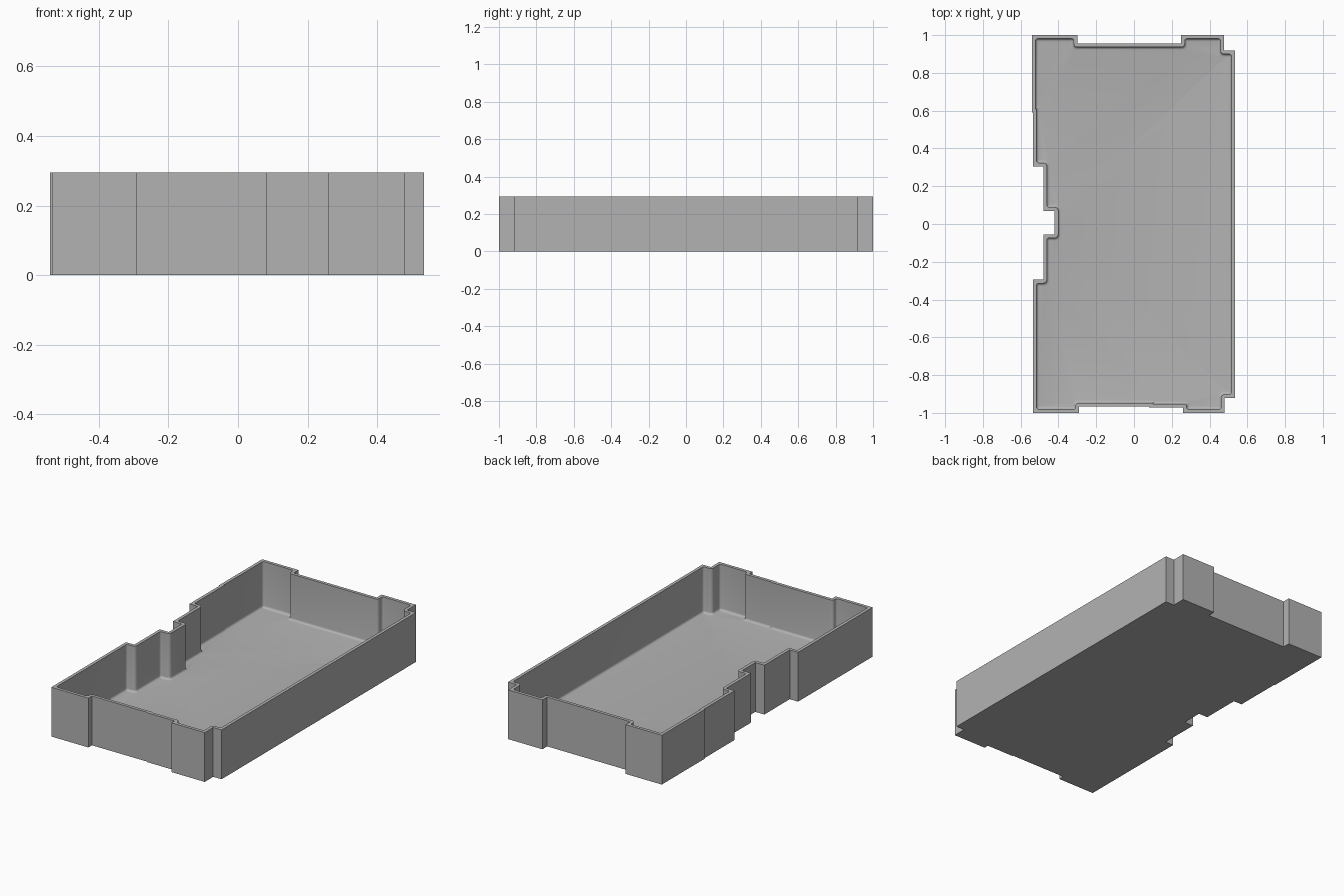
import bpy, bmesh, math
from mathutils import Vector

cube = bpy.data.objects.get("Cube")
if cube:
    bpy.data.objects.remove(cube)

HEIGHT, WALL, FLOOR, FILLET, CORNER = 0.295, 0.019, 0.02, 0.014, 0.012
STEPS = 5

# Outer outline, clockwise from the back right corner
outline = [Vector(p) for p in [
    (-0.54, 1), (-0.3, 1), (-0.3, 0.955), (0.25, 0.955), (0.25, 1), (0.477, 1),
    (0.477, 0.918), (0.535, 0.918), (0.535, -0.92), (0.48, -0.92), (0.48, -1),
    (0.26, -1), (0.26, -0.971), (0.08, -0.971), (0.08, -0.966), (-0.29, -0.966),
    (-0.29, -1), (-0.535, -1), (-0.535, -0.295), (-0.48, -0.295), (-0.48, -0.055),
    (-0.42, -0.055), (-0.42, 0.07), (-0.48, 0.07), (-0.48, 0.305),
    (-0.535, 0.305), (-0.535, 0.59), (-0.54, 0.59)]]
N = len(outline)
direction = [(outline[(i + 1) % N] - p).normalized() for i, p in enumerate(outline)]


def inset(dist):
    """Outline moved inwards, each corner replaced by an arc."""
    pts = []
    for i, p in enumerate(outline):
        a, b = direction[i - 1], direction[i]
        pts.append(p + dist * Vector((a.y + b.y, -a.x - b.x)))
    arcs = []
    for i, p in enumerate(pts):
        a, b = direction[i - 1], direction[i]
        convex = a.cross(b) < 0
        r = max(CORNER - (dist - WALL), 0.002) if convex else dist
        r = min(r, 0.45 * (p - pts[i - 1]).length, 0.45 * (pts[(i + 1) % N] - p).length)
        centre = p + r * (b - a)
        arc = []
        for k in range(STEPS):
            t = math.pi / 2 * k / (STEPS - 1)
            arc.append(centre - r * (math.cos(t) * b - math.sin(t) * a))
        arcs.append(arc)
    return arcs


bm = bmesh.new()


def ring(points, z):
    return [bm.verts.new((p.x, p.y, z)) for p in points]


def bridge(low, high):
    n = len(low)
    for i in range(n):
        j = (i + 1) % n
        bm.faces.new((low[i], low[j], high[j], high[i]))


# Underside and outer walls
bottom, top = ring(outline, 0), ring(outline, HEIGHT)
bm.faces.new(bottom)
bridge(bottom, top)

# Flat rim
inner = ring([p for arc in inset(WALL) for p in arc], HEIGHT)
for i in range(N):
    j = (i + 1) % N
    arc = inner[i * STEPS:(i + 1) * STEPS]
    bm.faces.new([top[i]] + arc)
    bm.faces.new((top[i], top[j], inner[j * STEPS], arc[-1]))

# Inner walls, rounded foot and floor
previous = inner
for k in range(5):
    a = math.pi / 2 * k / 4
    pts = [p for arc in inset(WALL + FILLET * (1 - math.cos(a))) for p in arc]
    loop = ring(pts, FLOOR + FILLET * (1 - math.sin(a)))
    bridge(previous, loop)
    previous = loop
bm.faces.new(previous)

bmesh.ops.recalc_face_normals(bm, faces=bm.faces)
bmesh.ops.triangulate(bm, faces=[f for f in bm.faces if len(f.verts) > 8])
mesh = bpy.data.meshes.new("tray")
bm.to_mesh(mesh)
bm.free()
tray = bpy.data.objects.new("tray", mesh)
bpy.context.collection.objects.link(tray)

# Plain grey material
grey = bpy.data.materials.new("grey plastic")
grey.use_nodes = True
colour = (0.45, 0.45, 0.45, 1)
grey.diffuse_color = colour
grey.node_tree.nodes["Principled BSDF"].inputs["Base Color"].default_value = colour
mesh.materials.append(grey)

bpy.ops.object.select_all(action="DESELECT")
tray.select_set(True)
bpy.context.view_layer.objects.active = tray
bpy.ops.object.shade_smooth_by_angle(angle=math.radians(30))
